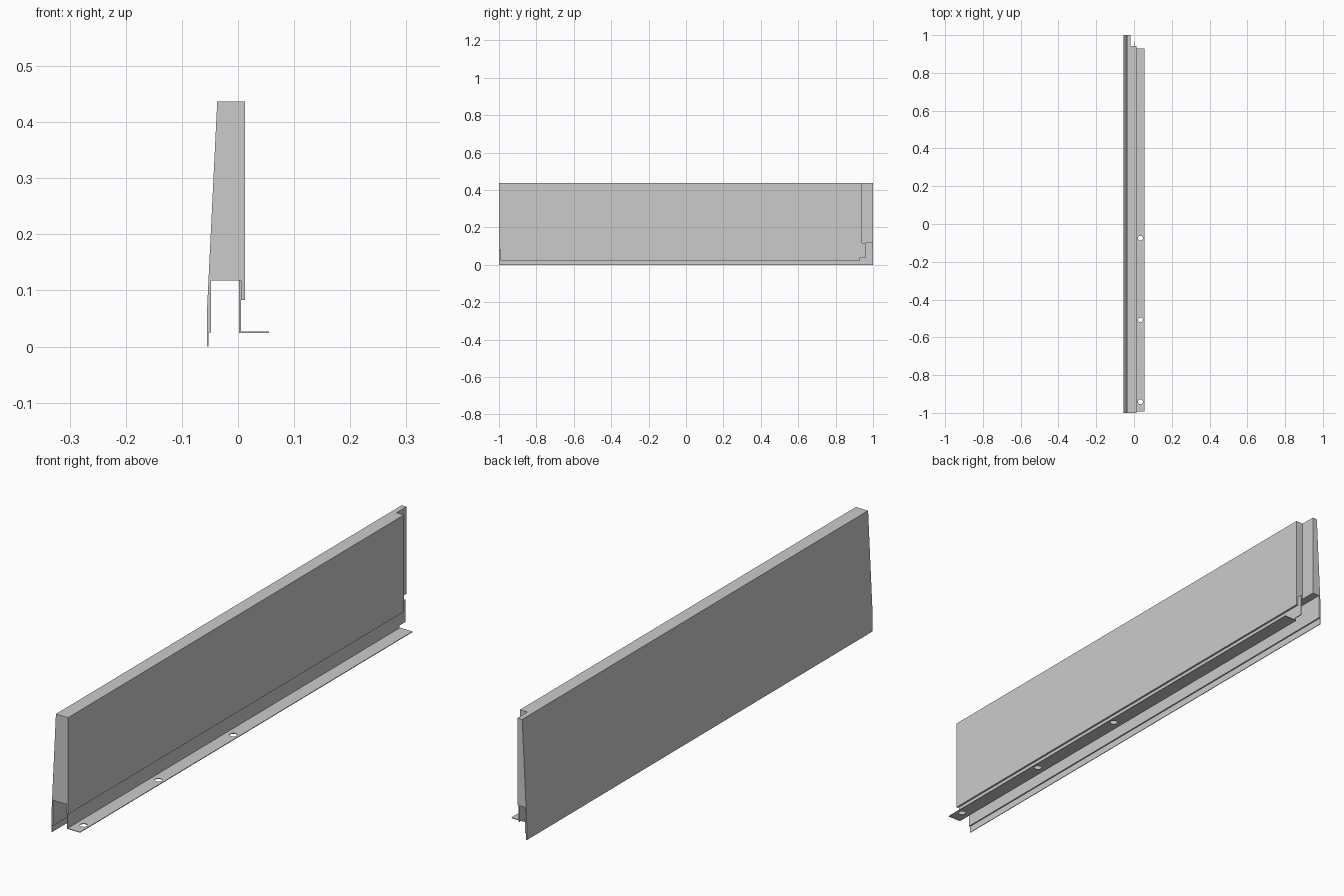
import bpy, bmesh
from mathutils import Vector

if "Cube" in bpy.data.objects:
    bpy.data.objects.remove(bpy.data.objects["Cube"])


def extrude(name, points, vec):
    """Extrude a closed planar outline along vec."""
    bm = bmesh.new()
    face = bm.faces.new([bm.verts.new(p) for p in points])
    res = bmesh.ops.extrude_face_region(bm, geom=[face])
    moved = [v for v in res["geom"] if isinstance(v, bmesh.types.BMVert)]
    bmesh.ops.translate(bm, verts=moved, vec=Vector(vec))
    bmesh.ops.recalc_face_normals(bm, faces=bm.faces)
    mesh = bpy.data.meshes.new(name)
    bm.to_mesh(mesh)
    bm.free()
    obj = bpy.data.objects.new(name, mesh)
    bpy.context.collection.objects.link(obj)
    return obj


def cut(obj, cutter):
    """Subtract a cutter, apply the result and discard the cutter."""
    cutter.hide_render = True
    mod = obj.modifiers.new("cut", 'BOOLEAN')
    mod.operation = 'DIFFERENCE'
    mod.solver = 'EXACT'
    mod.object = cutter
    bpy.ops.object.select_all(action='DESELECT')
    bpy.context.view_layer.objects.active = obj
    obj.select_set(True)
    bpy.ops.object.modifier_apply(modifier=mod.name)
    bpy.data.objects.remove(cutter)


# Tapered main panel with thin rear skirt and front lip
profile = [(-.0555, 0), (-.053, 0), (-.053, .025), (-.048, .025), (-.048, .118),
           (.005, .118), (.005, .083), (.0125, .083), (.0125, .437),
           (-.037, .437), (-.0555, .06)]
panel = extrude("main_panel", [(x, -1, z) for x, z in profile], (0, 2, 0))

# Stepped overlap joint at the far end
notch = [(-.018, .942, -.1), (.1, .942, -.1), (.1, 1.1, -.1), (-.018, 1.1, -.1)]
cut(panel, extrude("joint_cutter", notch, (0, 0, .7)))

# Thin front web with a notched lower corner
web = [(-.992, .0242), (.928, .0242), (.928, .036), (.96, .036),
       (.96, .118), (-.992, .118)]
extrude("front_web", [(.002, y, z) for y, z in web], (.003, 0, 0))

# Mounting flange with three screw holes
plate = [(.005, -.992, .0242), (.0555, -.992, .0242),
         (.0555, .93, .0242), (.005, .93, .0242)]
flange = extrude("mounting_flange", plate, (0, 0, .0025))
for y in (-.075, -.508, -.941):
    bpy.ops.mesh.primitive_cylinder_add(vertices=24, radius=.013, depth=.1,
                                        location=(.034, y, .025))
    cut(flange, bpy.context.object)
